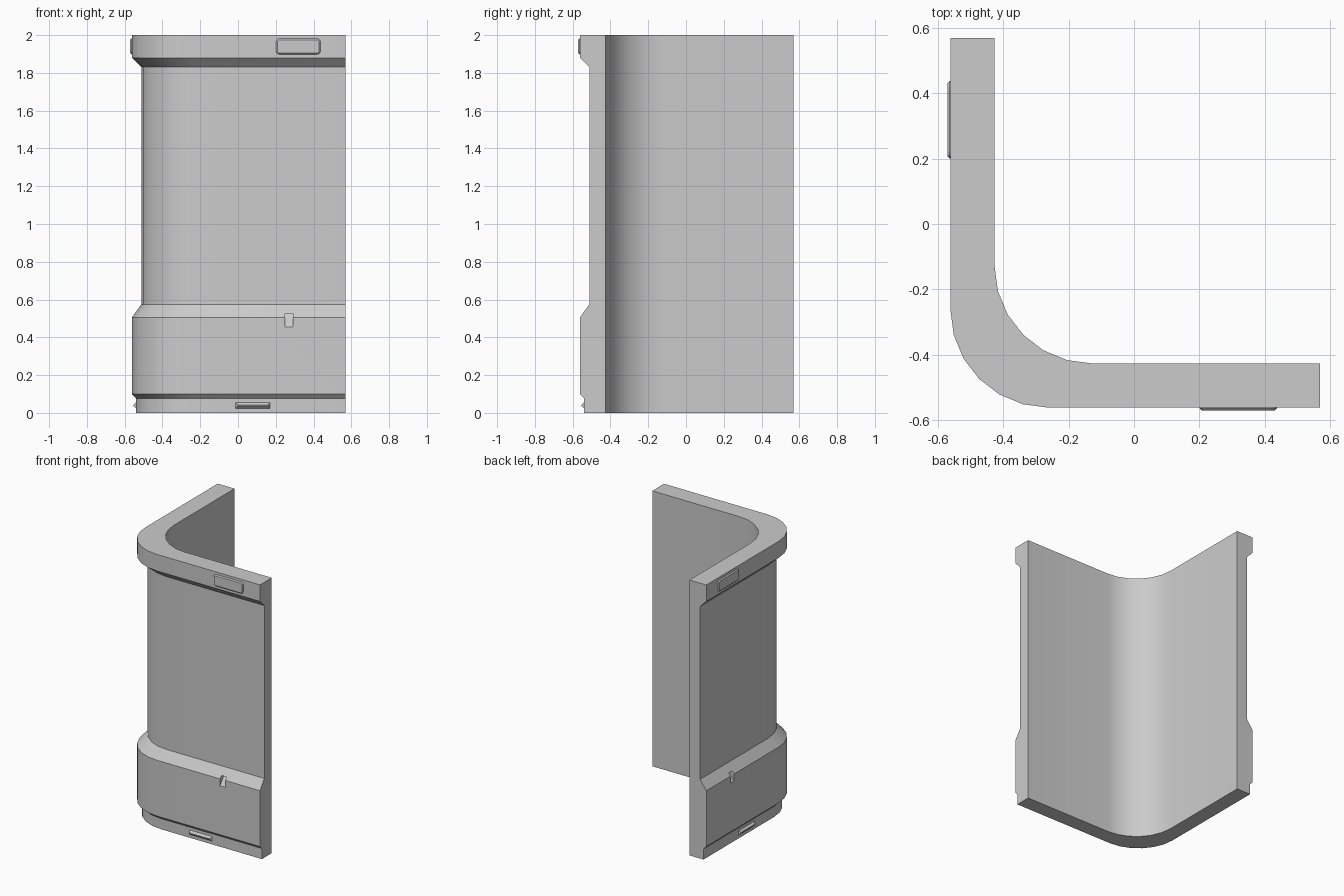
import bpy, bmesh, math

if "Cube" in bpy.data.objects:
    bpy.data.objects.remove(bpy.data.objects["Cube"], do_unlink=True)

END, RADIUS, STEPS = 0.57, 0.30, 6

grey = bpy.data.materials.new("plain grey")
grey.use_nodes = True
grey.diffuse_color = (0.6, 0.6, 0.6, 1)
grey.node_tree.nodes["Principled BSDF"].inputs["Base Color"].default_value = (0.6, 0.6, 0.6, 1)


def finish(name, bm):
    bmesh.ops.recalc_face_normals(bm, faces=bm.faces[:])
    mesh = bpy.data.meshes.new(name)
    bm.to_mesh(mesh)
    bm.free()
    mesh.materials.append(grey)
    obj = bpy.data.objects.new(name, mesh)
    bpy.context.collection.objects.link(obj)
    return obj


def select(obj):
    bpy.ops.object.select_all(action="DESELECT")
    obj.select_set(True)
    bpy.context.view_layer.objects.active = obj


def corner_path(d):
    """L-shaped plan line at distance d, with a rounded corner."""
    c = RADIUS - d
    arc = [math.radians(270 - 90 * i / STEPS) for i in range(STEPS + 1)]
    return ([(END, -d)]
            + [(c + RADIUS * math.cos(a), c + RADIUS * math.sin(a)) for a in arc]
            + [(-d, END)])


def place(side, along, out, z):
    """Put a point on the front arm or on the side arm."""
    return (along, -out, z) if side == "front" else (-out, along, z)


def loft(name, side, rings):
    """Closed solid through matching rings of (along, out, z) points."""
    bm = bmesh.new()
    loops = [[bm.verts.new(place(side, *p)) for p in ring] for ring in rings]
    for a, b in zip(loops, loops[1:]):
        for i in range(len(a)):
            j = (i + 1) % len(a)
            bm.faces.new((a[i], a[j], b[j], b[i]))
    bm.faces.new(loops[0])
    bm.faces.new(loops[-1])
    return finish(name, bm)


# Wall: cross-section (distance, height) swept round the corner
section = [(0.54, 0), (0.54, 0.077), (0.562, 0.1), (0.562, 0.505), (0.512, 0.575),
           (0.512, 1.83), (0.562, 1.88), (0.562, 2), (0.427, 2), (0.427, 0)]
bm = bmesh.new()
lines = [[bm.verts.new((x, y, z)) for x, y in corner_path(d)] for d, z in section]
for k, a in enumerate(lines):
    b = lines[(k + 1) % len(lines)]
    for i in range(len(a) - 1):
        bm.faces.new((a[i], a[i + 1], b[i + 1], b[i]))
for end in (0, -1):
    bm.faces.new([line[end] for line in lines])
wall = finish("corner_wall", bm)

# Small grooves cut in the lower ledge
for side in ("front", "side"):
    groove = [(0.575, 0.437), (0.512, 0.525), (0.575, 0.525)]
    cutter = loft("groove_cutter", side, [[(x, d, z) for d, z in groove] for x in (0.25, 0.292)])
    cutter.hide_render = True
    cut = wall.modifiers.new("groove", "BOOLEAN")
    cut.operation, cut.solver, cut.object = "DIFFERENCE", "EXACT", cutter
    select(wall)
    bpy.ops.object.modifier_apply(modifier=cut.name)
    bpy.data.objects.remove(cutter, do_unlink=True)
select(wall)
bpy.ops.object.shade_smooth_by_angle(angle=math.radians(25))


def rounded(half_w, half_h, r, out, cx, cz):
    """Rounded rectangle outline."""
    ring = []
    for q, (sx, sz) in enumerate([(1, 1), (-1, 1), (-1, -1), (1, -1)]):
        for i in range(4):
            a = math.radians(90 * q + 30 * i)
            ring.append((cx + sx * (half_w - r) + r * math.cos(a), out,
                         cz + sz * (half_h - r) + r * math.sin(a)))
    return ring


for side in ("front", "side"):
    # Raised label plate on the upper rim
    loft(side + "_rim_plate", side,
         [rounded(0.118, 0.042, 0.018, 0.555, 0.319, 1.94),
          rounded(0.118, 0.042, 0.018, 0.564, 0.319, 1.94),
          rounded(0.111, 0.035, 0.012, 0.571, 0.319, 1.94)])
    # Wedge-shaped catch on the bottom lip
    base = [(-0.012, 0.024), (0.17, 0.024), (0.17, 0.056), (-0.012, 0.056)]
    tip = [(-0.002, 0.037), (0.16, 0.037), (0.16, 0.043), (-0.002, 0.043)]
    loft(side + "_lip_catch", side,
         [[(x, 0.53, z) for x, z in base], [(x, 0.54, z) for x, z in base],
          [(x, 0.554, z) for x, z in tip]])
